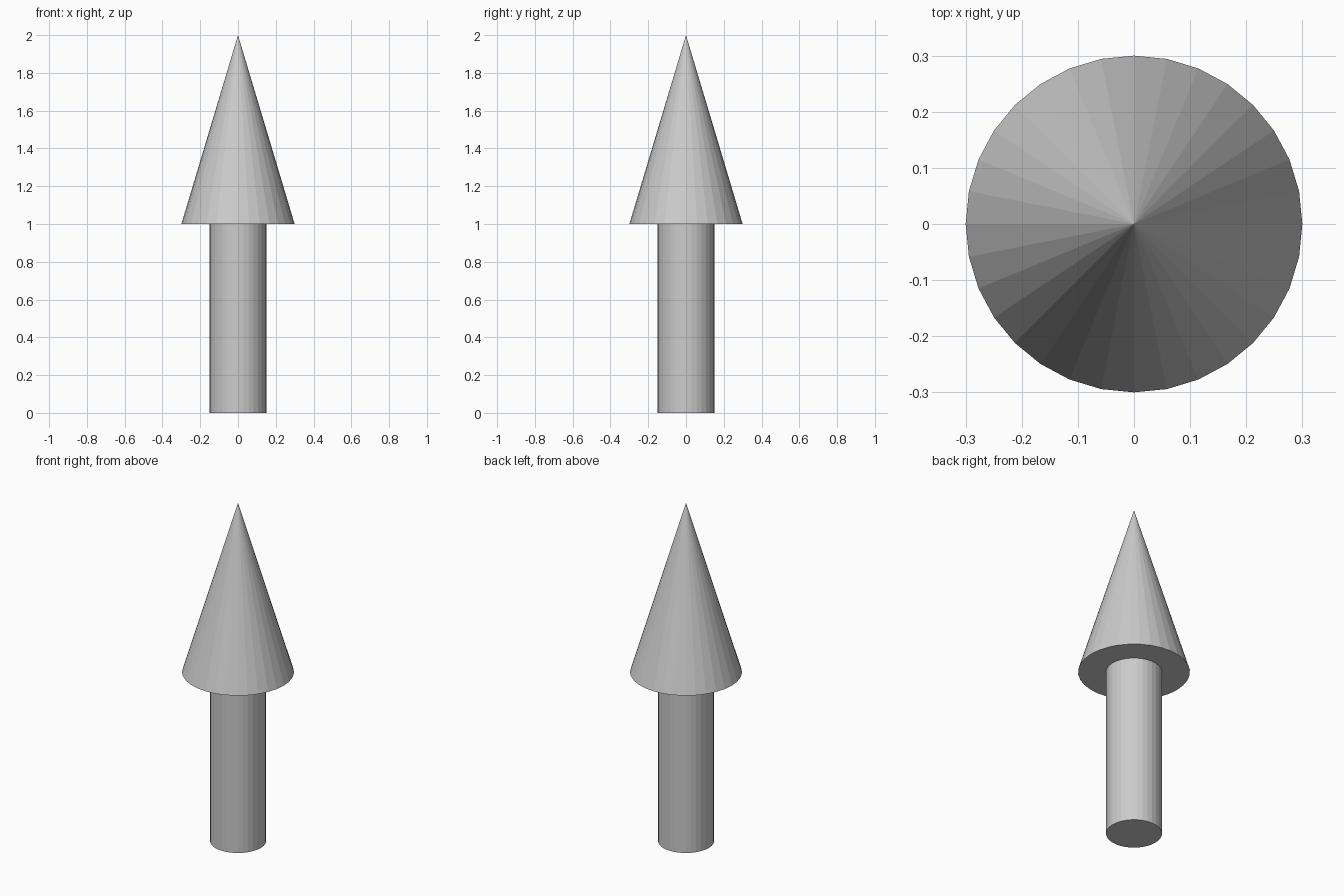
import bpy

if "Cube" in bpy.data.objects:
    bpy.data.objects.remove(bpy.data.objects["Cube"])

SIDES = 32

# Shaft: flat-shaded cylinder standing on the ground
bpy.ops.mesh.primitive_cylinder_add(vertices=SIDES, radius=0.15, depth=1.0, location=(0, 0, 0.5))
bpy.context.object.name = "arrow_shaft"

# Head: flat-shaded cone with a closed base
bpy.ops.mesh.primitive_cone_add(vertices=SIDES, radius1=0.3, radius2=0, depth=1.0, location=(0, 0, 1.5))
bpy.context.object.name = "arrow_head"
